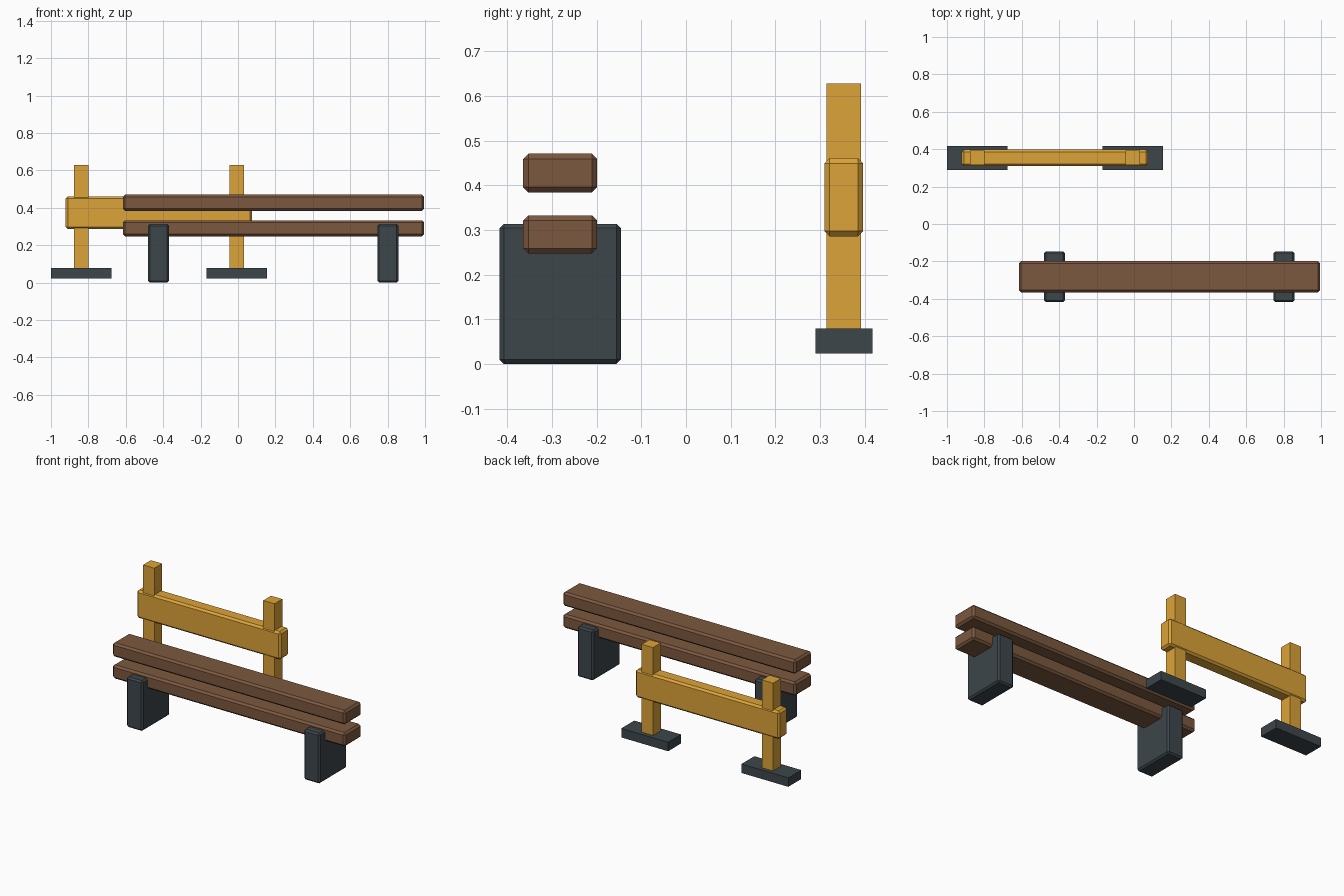
import bpy
import bmesh

if "Cube" in bpy.data.objects:
    bpy.data.objects.remove(bpy.data.objects["Cube"])


def material(name, rgb):
    m = bpy.data.materials.new(name)
    m.diffuse_color = (*rgb, 1)
    m.use_nodes = True
    m.node_tree.nodes["Principled BSDF"].inputs["Base Color"].default_value = m.diffuse_color
    return m


brown = material("brown_wood", (0.20, 0.098, 0.05))
yellow = material("yellow_wood", (0.72, 0.37, 0.04))
slate = material("dark_slate", (0.047, 0.061, 0.07))


def box(name, x, y, z, mat, bevel=0.0):
    """Box from (min, max) ranges, with an optional single-step chamfer."""
    bm = bmesh.new()
    bmesh.ops.create_cube(bm, size=1)
    for v in bm.verts:
        v.co = [r[0] + (c + 0.5) * (r[1] - r[0]) for c, r in zip(v.co, (x, y, z))]
    if bevel:
        bmesh.ops.bevel(bm, geom=bm.edges[:], offset=bevel, segments=1,
                        affect='EDGES')
    mesh = bpy.data.meshes.new(name)
    bm.to_mesh(mesh)
    bm.free()
    mesh.materials.append(mat)
    ob = bpy.data.objects.new(name, mesh)
    bpy.context.collection.objects.link(ob)
    return ob


# Bench: two stacked planks on two block legs
for name, z in (("lower_plank", (0.247, 0.333)), ("upper_plank", (0.384, 0.471))):
    box(name, (-0.616, 0.995), (-0.365, -0.199), z, brown, 0.012)
for side, cx in (("left", -0.425), ("right", 0.801)):
    box(f"bench_leg_{side}", (cx - 0.056, cx + 0.056), (-0.418, -0.146),
        (0.0, 0.314), slate, 0.01)

# Barrier: one board through two posts on flat feet
box("barrier_board", (-0.921, 0.075), (0.310, 0.397), (0.286, 0.461), yellow, 0.012)
for side, cx in (("left", -0.838), ("right", -0.007)):
    box(f"barrier_post_{side}", (cx - 0.039, cx + 0.039), (0.315, 0.392),
        (0.024, 0.628), yellow)
    box(f"barrier_foot_{side}", (cx - 0.162, cx + 0.162), (0.290, 0.418),
        (0.023, 0.079), slate)
